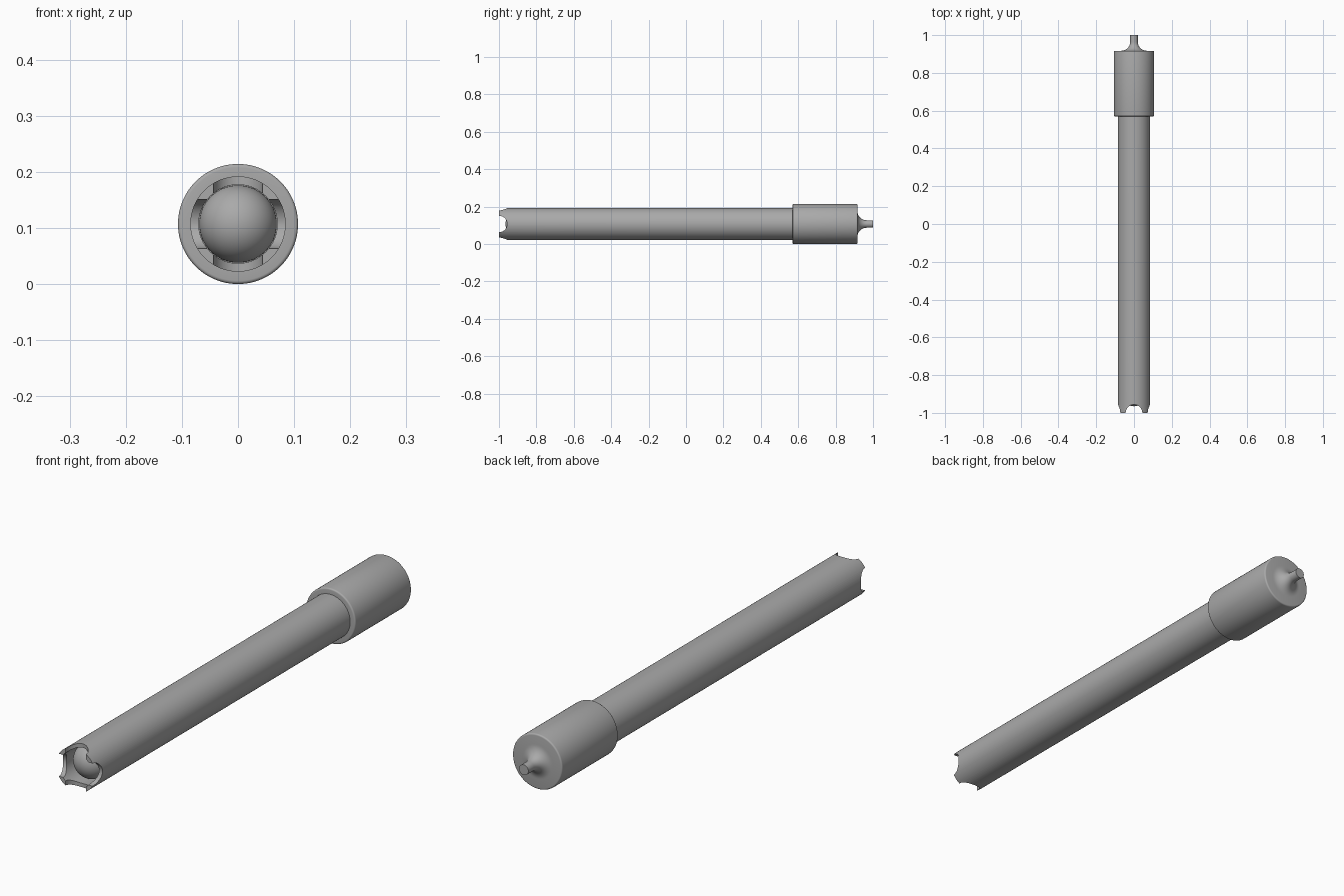
import bpy, bmesh, math
from mathutils import Matrix, Vector

if "Cube" in bpy.data.objects:
    bpy.data.objects.remove(bpy.data.objects["Cube"])

AXIS_Z = 0.107      # height of the long axis
SEGMENTS = 96

metal = bpy.data.materials.new("grey_metal")
metal.use_nodes = True
metal.diffuse_color = (0.4, 0.4, 0.4, 1)
metal.node_tree.nodes["Principled BSDF"].inputs["Base Color"].default_value = (0.4, 0.4, 0.4, 1)


def finish(name, bm):
    bmesh.ops.remove_doubles(bm, verts=bm.verts, dist=1e-5)
    bmesh.ops.recalc_face_normals(bm, faces=bm.faces)
    mesh = bpy.data.meshes.new(name)
    bm.to_mesh(mesh)
    bm.free()
    mesh.materials.append(metal)
    obj = bpy.data.objects.new(name, mesh)
    bpy.context.collection.objects.link(obj)
    return obj


def smooth(obj, degrees=30):
    bpy.ops.object.select_all(action='DESELECT')
    obj.select_set(True)
    bpy.context.view_layer.objects.active = obj
    bpy.ops.object.shade_smooth_by_angle(angle=math.radians(degrees))


def lathe(name, profile):
    """Spin (radius, y) points around the long axis."""
    bm = bmesh.new()
    verts = [bm.verts.new((r, y, AXIS_Z)) for r, y in profile]
    edges = [bm.edges.new(pair) for pair in zip(verts, verts[1:])]
    bmesh.ops.spin(bm, geom=verts + edges, cent=(0, 0, AXIS_Z), axis=(0, 1, 0),
                   angle=math.tau, steps=SEGMENTS, use_merge=False)
    return finish(name, bm)


# Long tube with a blind socket at the front
tube = lathe("barrel_tube", [(0, 0.6), (0.085, 0.6), (0.085, -1), (0.07, -1),
                             (0.07, -0.89), (0, -0.89)])

# Crossed round cutters leave four prongs at the mouth
cutters = bmesh.new()
for axis in ('X', 'Z'):
    turn = Matrix.Rotation(math.pi / 2, 4, 'Y') if axis == 'X' else Matrix()
    place = Matrix.Translation(Vector((0, -1, AXIS_Z)))
    bmesh.ops.create_cone(cutters, cap_ends=True, segments=64, radius1=0.044,
                          radius2=0.044, depth=0.4, matrix=place @ turn)
cutter = finish("notch_cutter", cutters)
cutter.hide_render = True
cutter.hide_viewport = True
notches = tube.modifiers.new("mouth_notches", 'BOOLEAN')
notches.operation = 'DIFFERENCE'
notches.solver = 'EXACT'
notches.use_self = True
notches.object = cutter
bpy.context.view_layer.objects.active = tube
bpy.ops.object.modifier_apply(modifier=notches.name)
bpy.data.objects.remove(cutter)
smooth(tube)

# Ball seated in the mouth
bm = bmesh.new()
bmesh.ops.create_uvsphere(bm, u_segments=64, v_segments=32, radius=0.069,
                          matrix=Matrix.Translation((0, -0.896, AXIS_Z)))
smooth(finish("ball", bm))

# Sleeve with softened rims
R, B = 0.107, 0.006
rim = [(R - B + B * math.sin(a), B - B * math.cos(a))
       for a in (math.pi / 2 * i / 4 for i in range(5))]
sleeve = [(0.08, 0.57)] + [(r, 0.57 + d) for r, d in rim]
sleeve += [(r, 0.917 - d) for r, d in reversed(rim)] + [(0, 0.917)]
smooth(lathe("sleeve", sleeve))

# Rear pin with a concave flared foot
F = 0.048
flare = [(0.068 - F * math.sin(a), 0.917 + F - F * math.cos(a))
         for a in (math.pi / 2 * i / 12 for i in range(13))]
smooth(lathe("rear_pin", [(0, 0.91), (0.068, 0.91)] + flare + [(0.02, 1), (0, 1)]))
